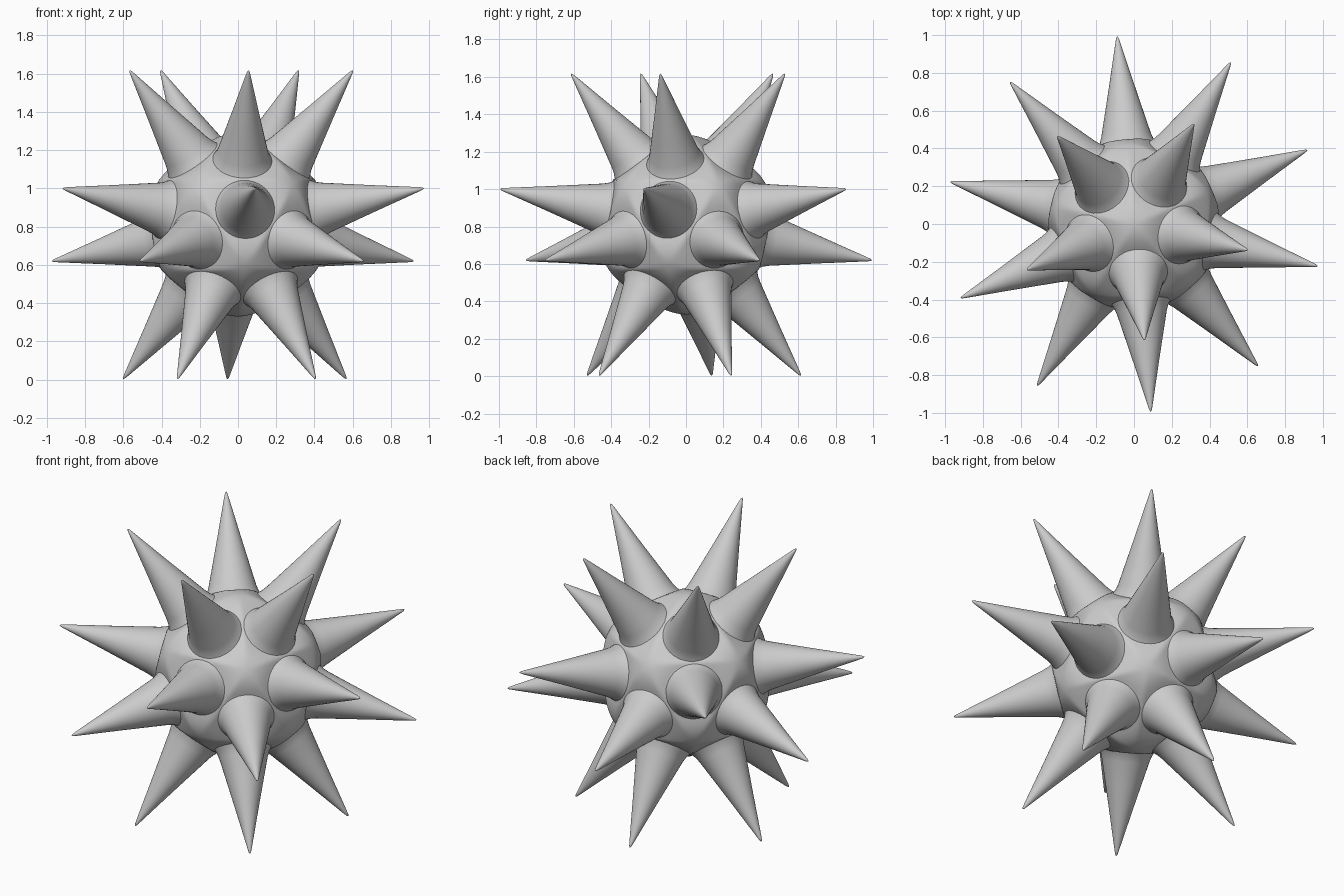
import bpy, bmesh, math
from mathutils import Vector

if "Cube" in bpy.data.objects:
    bpy.data.objects.remove(bpy.data.objects["Cube"])

CENTRE = Vector((0, 0, 0.81))
# spike outline: distance from the centre, radius
PROFILE = [(0.40, 0.170), (0.425, 0.155), (0.45, 0.142), (0.48, 0.132), (0.60, 0.103),
           (0.75, 0.067), (0.90, 0.032), (0.985, 0.012), (1.008, 0.006), (1.016, 0.0)]
SIDES = 40

# twenty spike directions: corners of a dodecahedron standing on a face
dirs = []
for z, start in ((0.7947, 59.1), (0.1876, 59.1), (-0.1876, 23.1), (-0.7947, 23.1)):
    h = math.sqrt(1 - z * z)
    for k in range(5):
        a = math.radians(start + 72 * k)
        dirs.append(Vector((h * math.cos(a), h * math.sin(a), z)))


def finish(name, bm):
    bmesh.ops.recalc_face_normals(bm, faces=bm.faces[:])
    for f in bm.faces:
        f.smooth = True
    mesh = bpy.data.meshes.new(name)
    bm.to_mesh(mesh)
    bm.free()
    obj = bpy.data.objects.new(name, mesh)
    obj.location = CENTRE
    bpy.context.collection.objects.link(obj)
    return obj


# ball core, slightly fuller between the spikes
bm = bmesh.new()
bmesh.ops.create_icosphere(bm, subdivisions=6, radius=1)
for v in bm.verts:
    n = v.co.normalized()
    ang = math.degrees(math.acos(min(1, max(n.dot(d) for d in dirs))))
    t = min(1, max(0, (ang - 19) / 18.4))
    v.co = n * (0.45 + 0.03 * math.sin(t * math.pi / 2))
finish("ball", bm)

# one spike along z
bm = bmesh.new()
rings = []
for d, r in PROFILE[:-1]:
    rings.append([bm.verts.new((r * math.cos(2 * math.pi * i / SIDES),
                                r * math.sin(2 * math.pi * i / SIDES), d)) for i in range(SIDES)])
tip = bm.verts.new((0, 0, PROFILE[-1][0]))
for i in range(SIDES):
    j = (i + 1) % SIDES
    for lo, hi in zip(rings, rings[1:]):
        bm.faces.new((lo[i], lo[j], hi[j], hi[i]))
    bm.faces.new((rings[-1][i], rings[-1][j], tip))
spike = finish("spike", bm)

# copies pointing in every direction
for n, d in enumerate(dirs):
    obj = spike if n == 0 else spike.copy()
    if n:
        bpy.context.collection.objects.link(obj)
    obj.name = f"spike_{n + 1}"
    obj.rotation_euler = d.to_track_quat('Z', 'Y').to_euler()
